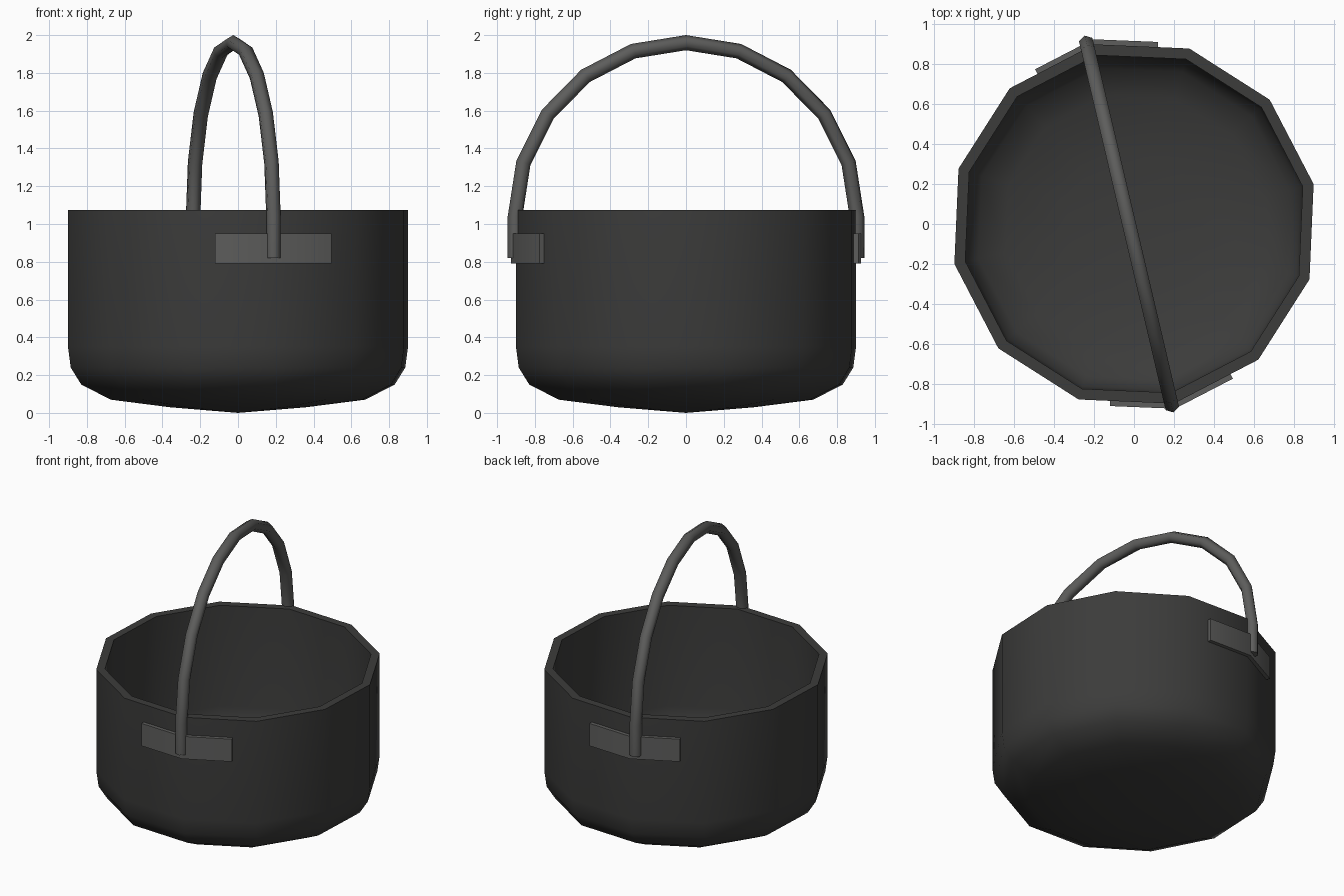
import bpy, bmesh
from math import sin, cos, pi, radians
from mathutils import Vector, Matrix

if "Cube" in bpy.data.objects:
    bpy.data.objects.remove(bpy.data.objects["Cube"])


def material(name, v):
    m = bpy.data.materials.new(name)
    m.diffuse_color = (v, v, v * 0.97, 1)
    m.use_nodes = True
    m.node_tree.nodes["Principled BSDF"].inputs["Base Color"].default_value = m.diffuse_color
    return m


def loft(name, rings, mat, angle):
    """Join closed rings of equal length into a capped, smooth-shaded mesh."""
    bm = bmesh.new()
    loops = [[bm.verts.new(p) for p in ring] for ring in rings]
    n = len(loops[0])
    for a, b in zip(loops, loops[1:]):
        for i in range(n):
            j = (i + 1) % n
            bm.faces.new((a[i], a[j], b[j], b[i]))
    bm.faces.new(loops[0])
    bm.faces.new(loops[-1])
    bmesh.ops.remove_doubles(bm, verts=bm.verts, dist=1e-4)
    bmesh.ops.recalc_face_normals(bm, faces=bm.faces)
    me = bpy.data.meshes.new(name)
    bm.to_mesh(me)
    bm.free()
    me.shade_smooth()
    me.set_sharp_from_angle(angle=radians(angle))
    me.materials.append(mat)
    ob = bpy.data.objects.new(name, me)
    bpy.context.collection.objects.link(ob)
    return ob


iron = material("dark_iron", 0.045)
steel = material("handle_metal", 0.11)
TURN = radians(12.5)


def corner(k, r=0.922):
    a = TURN + k * pi / 6
    return Vector((r * cos(a), r * sin(a), 0))


# Pot: 12-sided shell, outside profile from bottom to rim, then inside
profile = [(0, 0), (0.37, 0.03), (0.69, 0.07), (0.85, 0.15), (0.907, 0.24),
           (0.922, 0.35), (0.922, 1.075), (0.866, 1.075), (0.866, 0.36),
           (0.853, 0.26), (0.80, 0.19), (0.66, 0.125), (0.35, 0.085), (0, 0.06)]
loft("pot", [[corner(k, r) + Vector((0, 0, z)) for k in range(12)]
             for r, z in profile], iron, 50)

# Handle brackets: plates wrapped around two opposite corners of the pot
for name, k in (("front_bracket", 9), ("back_bracket", 3)):
    mid = corner(k)
    rings = []
    out = mid.normalized()
    for side in (-1, 0, 1):
        p, normal, t = mid, out, 0.026
        if side:
            edge = (corner(k + side) - mid).normalized()
            p = mid + edge * 0.32
            normal = (corner(k + side) + mid).normalized()
        rings.append([p + normal * d + Vector((0, 0, z))
                      for d, z in ((-0.005, 0.79), (t, 0.79), (t, 0.95), (-0.005, 0.95))])
    loft(name, rings, steel, 50)

# Handle: hexagonal tube swept along a ten-segment arch with straight legs
arc = [(0.905 * cos(i * pi / 10), 1.04 + 0.92 * sin(i * pi / 10), i * pi / 10)
       for i in range(11)]
path = [(0.905, 0.82, 0)] + arc + [(-0.905, 0.82, pi)]
along = Vector((-0.235, 1, 0))
across = Vector((1, 0.235, 0)).normalized()
flat = along.normalized()
rings = []
for y, z, a in path:
    radial = flat * cos(a) + Vector((0, 0, sin(a)))
    centre = Vector((-0.025, 0, z)) + along * y
    rings.append([centre + 0.04 * (radial * cos(b) + across * sin(b))
                  for b in (i * pi / 3 for i in range(6))])
loft("handle", rings, steel, 65)
